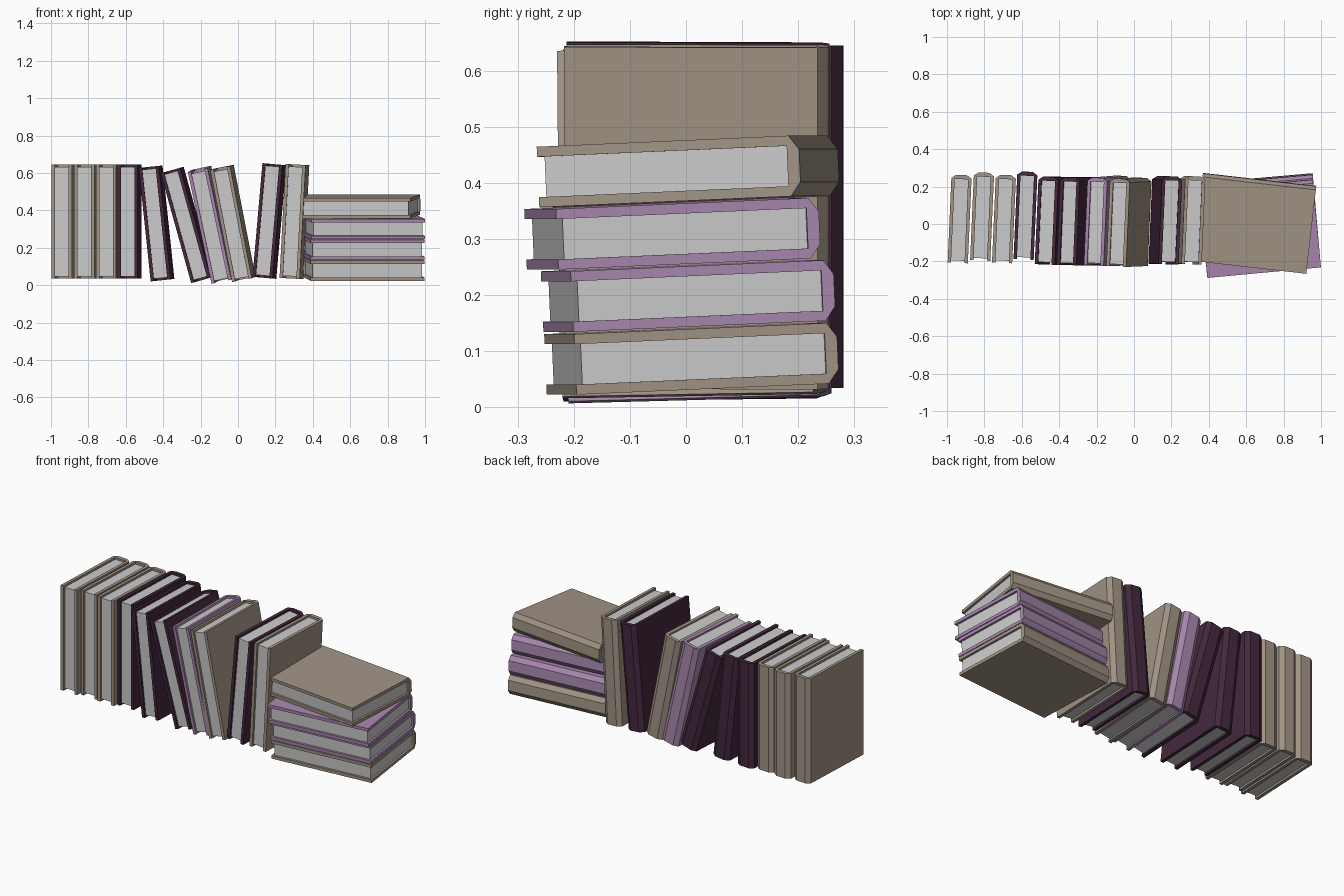
import bpy
import bmesh
from math import radians
from mathutils import Matrix

if "Cube" in bpy.data.objects:
    bpy.data.objects.remove(bpy.data.objects["Cube"])

T, D, H = 0.108, 0.47, 0.61      # book thickness, depth, height
C = 0.018                        # cover board thickness


def material(name, rgb):
    m = bpy.data.materials.new(name)
    m.diffuse_color = (*rgb, 1)
    m.use_nodes = True
    m.node_tree.nodes["Principled BSDF"].inputs["Base Color"].default_value = m.diffuse_color
    return m


brown = material("brown_cover", (0.36, 0.295, 0.235))
plum = material("plum_cover", (0.057, 0.021, 0.047))
lilac = material("lilac_cover", (0.39, 0.245, 0.42))


def prism(name, outline, z0, z1, matrix, mat=None):
    """Extrude an xy outline from z0 to z1."""
    bm = bmesh.new()
    face = bm.faces.new([bm.verts.new((x, y, z0)) for x, y in outline])
    out = bmesh.ops.extrude_face_region(bm, geom=[face])
    verts = [v for v in out["geom"] if isinstance(v, bmesh.types.BMVert)]
    bmesh.ops.translate(bm, vec=(0, 0, z1 - z0), verts=verts)
    bmesh.ops.recalc_face_normals(bm, faces=bm.faces)
    me = bpy.data.meshes.new(name)
    bm.to_mesh(me)
    bm.free()
    ob = bpy.data.objects.new(name, me)
    bpy.context.collection.objects.link(ob)
    ob.matrix_world = matrix
    if mat:
        me.materials.append(mat)


def book(name, mat, loc, lean, yaw=0, pitch=0):
    m = (Matrix.Translation(loc)
         @ Matrix.Rotation(radians(yaw), 4, 'Z')
         @ Matrix.Rotation(radians(pitch), 4, 'X')
         @ Matrix.Rotation(radians(lean), 4, 'Y')
         @ Matrix.Rotation(radians(-2.5), 4, 'Z'))
    # C-shaped cover with a chamfered spine at +y
    half = [(T/2 - C, -D/2), (T/2, -D/2), (T/2, D/2 - 0.018), (T/2 - 0.025, D/2)]
    inner = [(T/2 - C, D/2 - 0.022)]
    outline = half + [(-x, y) for x, y in reversed(half)]
    outline += [(-x, y) for x, y in inner] + inner
    prism(name + "_cover", outline, -H/2, H/2, m, mat)
    # page block, inset on the three open sides
    px, y0, y1 = T/2 - C + 0.002, -D/2 + 0.012, D/2 - 0.02
    prism(name + "_pages", [(-px, y0), (px, y0), (px, y1), (-px, y1)],
          -H/2 + 0.012, H/2 - 0.012, m)


# standing row: cover, x, y, z, lean, pitch
row = [
    (brown, -0.932, 0.027, 0.34, 0, 0),
    (brown, -0.812, 0.040, 0.34, 0, 0),
    (brown, -0.695, 0.027, 0.34, 0, 0),
    (plum, -0.580, 0.045, 0.34, 0, 0),
    (plum, -0.435, 0.018, 0.33, -6, 0),
    (plum, -0.270, 0.014, 0.322, -15.5, 0),
    (lilac, -0.142, 0.018, 0.323, -12, 1),
    (brown, -0.027, 0.010, 0.33, -11, 0.5),
    (plum, 0.168, 0.020, 0.343, 5, 0),
    (brown, 0.302, 0.020, 0.34, 3, 0),
]
for i, (mat, x, y, z, lean, pitch) in enumerate(row):
    book(f"standing_book_{i + 1}", mat, (x, y, z), lean, 0, pitch)

# lying stack: cover, x, y, z, yaw
stack = [
    (brown, 0.672, 0.010, 0.087, 5),
    (lilac, 0.672, 0.004, 0.199, 5),
    (lilac, 0.674, -0.024, 0.310, 5.3),
    (brown, 0.645, 0.004, 0.421, -6.5),
]
for i, (mat, x, y, z, yaw) in enumerate(stack):
    book(f"stacked_book_{i + 1}", mat, (x, y, z), -90, yaw)
